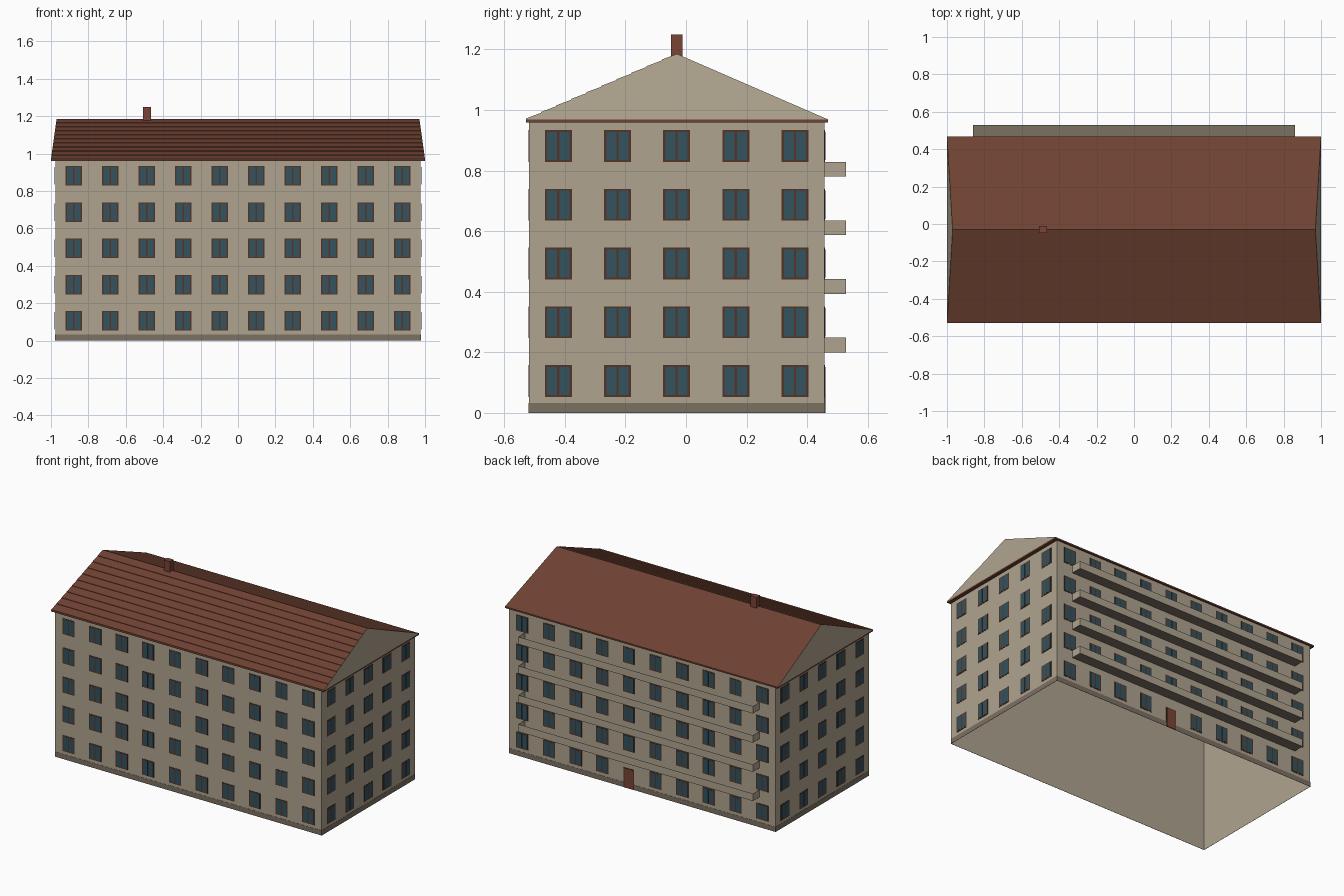
import bpy, bmesh
from mathutils import Vector

if "Cube" in bpy.data.objects:
    bpy.data.objects.remove(bpy.data.objects["Cube"])


def material(name, rgb):
    m = bpy.data.materials.new(name)
    m.diffuse_color = (*rgb, 1)
    m.use_nodes = True
    m.node_tree.nodes["Principled BSDF"].inputs["Base Color"].default_value = m.diffuse_color
    return m


WALL = material("beige_plaster", (0.43, 0.37, 0.275))
STONE = material("grey_stone", (0.204, 0.165, 0.124))
ROOF = material("brown_roof", (0.16, 0.055, 0.033))
FRAME = material("dark_wood", (0.085, 0.036, 0.021))
GLASS = material("teal_glass", (0.036, 0.085, 0.11))
BRICK = material("red_brown", (0.195, 0.057, 0.036))

# Main dimensions
HX, HY, CY = 0.977, 0.488, -0.031      # wall half sizes and centre in y
EAVE, ROOF_Z, RIDGE = 0.959, 0.969, 1.185
STEP, FLOOR = 0.1953, 0.1938           # window spacing and storey height
WIN_Z = 0.1055                         # centre of the lowest window row


def finish(name, bm, mats):
    me = bpy.data.meshes.new(name)
    bm.to_mesh(me)
    bm.free()
    for m in mats:
        me.materials.append(m)
    ob = bpy.data.objects.new(name, me)
    bpy.context.collection.objects.link(ob)
    return ob


def add_box(bm, lo, hi, mat=0):
    lo, hi = Vector(lo), Vector(hi)
    verts = bmesh.ops.create_cube(bm, size=1)["verts"]
    for v in verts:
        v.co = Vector([(a + b) / 2 + c * (b - a) for a, b, c in zip(lo, hi, v.co)])
    faces = {f for v in verts for f in v.link_faces}
    for f in faces:
        f.material_index = mat
    return faces


def box(name, lo, hi, mat):
    bm = bmesh.new()
    add_box(bm, lo, hi)
    return finish(name, bm, [mat])


class Facade:
    """Places thin plates on one wall, given its outward normal."""

    def __init__(self, normal):
        self.n = Vector(normal)
        self.u = Vector((0, 0, 1)).cross(self.n)
        half = (HX, HY)
        self.depth = abs(self.n.x) * half[0] + abs(self.n.y) * half[1]
        self.half = abs(self.u.x) * half[0] + abs(self.u.y) * half[1]
        self.origin = Vector((0, CY, 0)) + self.n * self.depth

    def plate(self, bm, u0, u1, z0, z1, thick, mat):
        a = self.origin + self.u * u0 + self.n * 0.0003
        b = self.origin + self.u * u1 + self.n * thick
        lo = (min(a.x, b.x), min(a.y, b.y), z0)
        hi = (max(a.x, b.x), max(a.y, b.y), z1)
        add_box(bm, lo, hi, mat)

    def window(self, bm, u, z):
        w, h = 0.0445, 0.0525
        self.plate(bm, u - w, u + w, z - h, z + h, 0.002, 0)
        for a, b in ((-w + 0.008, -0.0035), (0.0035, w - 0.008)):
            self.plate(bm, u + a, u + b, z - h + 0.006, z + h - 0.006, 0.003, 1)


# Wall shell, open underneath
bm = bmesh.new()
faces = add_box(bm, (-HX, CY - HY, 0), (HX, CY + HY, EAVE))
bottom = [f for f in faces if f.calc_center_median().z < 0.01]
bmesh.ops.delete(bm, geom=bottom, context="FACES")
finish("walls", bm, [WALL])

# Windows on all four walls, door on the back, plinth around the foot
sides = {"front": (0, -1, 0), "right": (1, 0, 0), "back": (0, 1, 0), "left": (-1, 0, 0)}
plinth = bmesh.new()
for side, normal in sides.items():
    fac = Facade(normal)
    cols = 10 if fac.half > 0.9 else 5
    bm = bmesh.new()
    for row in range(5):
        for col in range(cols):
            u = (col - (cols - 1) / 2) * STEP
            if side == "back" and row == 0 and col == 4:
                door = bmesh.new()
                fac.plate(door, u - 0.037, u + 0.037, 0, 0.132, 0.003, 0)
                fac.plate(door, u - 0.032, u + 0.032, 0.002, 0.127, 0.004, 1)
                finish("back_door", door, [FRAME, BRICK])
            else:
                fac.window(bm, u, WIN_Z + row * FLOOR)
    finish(side + "_windows", bm, [FRAME, GLASS])
    fac.plate(plinth, -fac.half - 0.0015, fac.half + 0.0015, 0, 0.033, 0.0015, 0)
finish("plinth", plinth, [STONE])

# Balconies: thin parapets on three sides, open top, darker floor
for i in range(4):
    z = 0.2 + i * 0.1932
    bm = bmesh.new()
    faces = add_box(bm, (-0.86, CY + HY, z), (0.86, 0.528, z + 0.049))
    bm.normal_update()
    for f in faces:
        f.material_index = 1 if f.normal.z < -0.5 else 0
    cut = [f for f in faces if f.normal.z > 0.5 or f.normal.y < -0.5]
    bmesh.ops.delete(bm, geom=cut, context="FACES")
    finish(f"balcony_{i + 1}", bm, [WALL, STONE])

# Eave slab
Y0, Y1, YR = -0.528, 0.468, -0.03
box("eave_slab", (-1, Y0, EAVE), (1, Y1, ROOF_Z), ROOF)

# Roof: stepped tile courses on the front slope, plain back slope, leaning gables
COURSES = 10
profile = [(Y1, ROOF_Z), (Y0, ROOF_Z)]
for i in range(COURSES):
    t = i / COURSES
    y, z = Y0 + (YR - Y0) * t, ROOF_Z + (RIDGE - ROOF_Z) * t
    if i:
        profile.append((y, z))
    profile.append((y, z + 0.003))
profile.append((YR, RIDGE))


def half_length(z):
    return 1 - 0.03 * (z - ROOF_Z) / (RIDGE - ROOF_Z)


bm = bmesh.new()
ends = [[bm.verts.new((s * half_length(z), y, z)) for y, z in profile] for s in (-1, 1)]
for loop in ends:
    bm.faces.new(loop)
for i in range(len(profile)):
    j = (i + 1) % len(profile)
    bm.faces.new((ends[0][i], ends[0][j], ends[1][j], ends[1][i]))
bmesh.ops.recalc_face_normals(bm, faces=bm.faces)
for f in bm.faces:
    f.material_index = 1 if abs(f.normal.x) > 0.8 else 0
finish("roof", bm, [ROOF, WALL])

# Chimney
box("chimney", (-0.509, -0.049, 1.15), (-0.464, -0.012, 1.249), BRICK)
